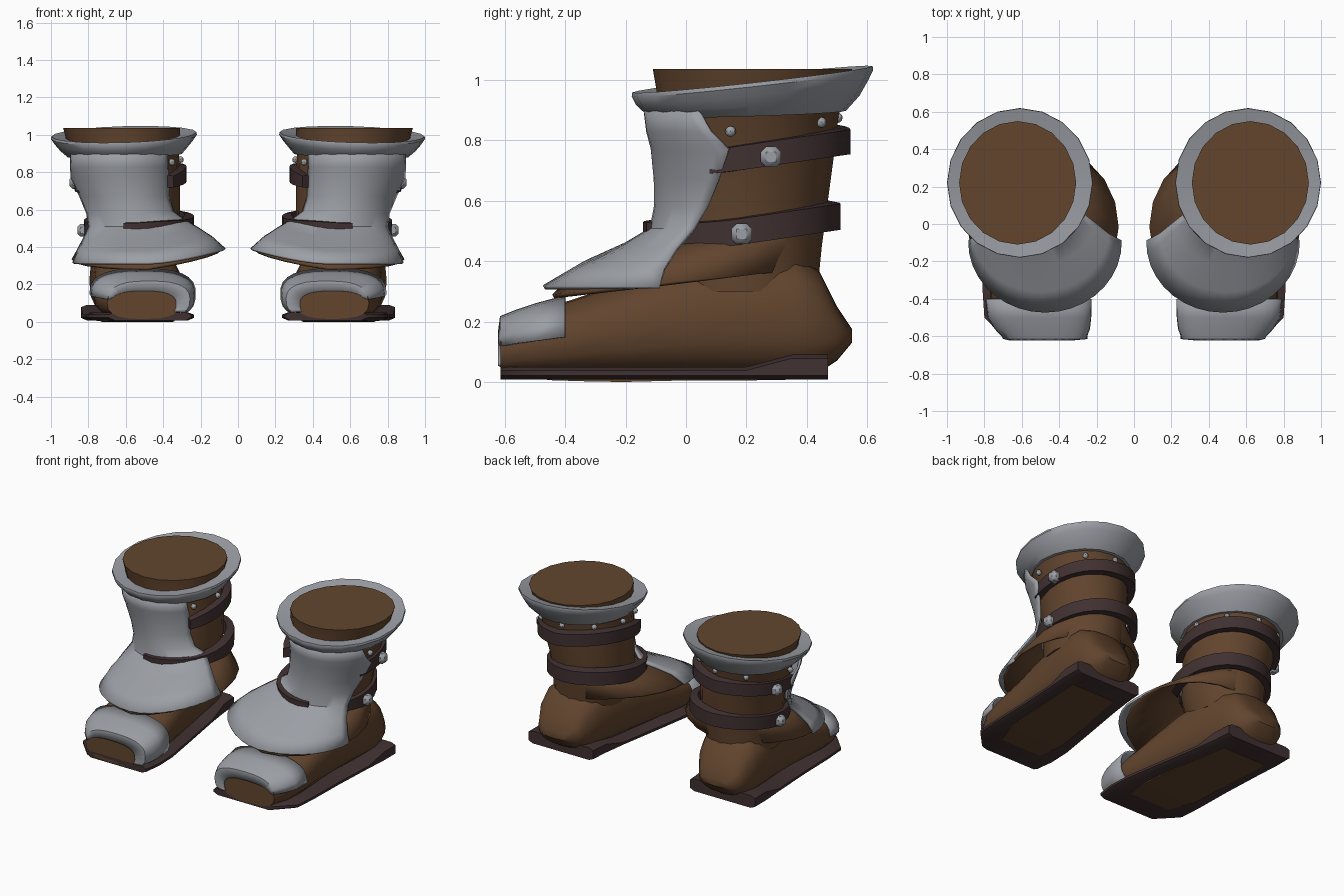
import bpy, bmesh, math
from mathutils import Vector, Matrix

if "Cube" in bpy.data.objects:
    bpy.data.objects.remove(bpy.data.objects["Cube"])


def material(name, rgb):
    m = bpy.data.materials.new(name)
    m.diffuse_color = (*rgb, 1)
    m.use_nodes = True
    m.node_tree.nodes["Principled BSDF"].inputs["Base Color"].default_value = m.diffuse_color
    return m


LEATHER = material("brown leather", (0.122, 0.059, 0.027))
STEEL = material("grey steel", (0.33, 0.345, 0.375))
DARK = material("dark leather", (0.052, 0.03, 0.031))


def finish(name, bm, mat, thick=0, angle=40):
    """Make an object and mirror it to the second boot."""
    bmesh.ops.recalc_face_normals(bm, faces=bm.faces)
    me = bpy.data.meshes.new(name)
    bm.to_mesh(me)
    bm.free()
    ob = bpy.data.objects.new(name, me)
    bpy.context.collection.objects.link(ob)
    me.materials.append(mat)
    bpy.ops.object.select_all(action='DESELECT')
    ob.select_set(True)
    bpy.context.view_layer.objects.active = ob
    bpy.ops.object.shade_smooth_by_angle(angle=math.radians(angle))
    if thick:
        s = ob.modifiers.new("thickness", 'SOLIDIFY')
        s.thickness, s.offset = thick, 0
    ob.modifiers.new("pair", 'MIRROR')
    return ob


def loft(name, rings, mat, closed=True, caps=True, loop=False, **kw):
    """Skin a list of equal-length point rings."""
    bm = bmesh.new()
    vs = [[bm.verts.new(p) for p in r] for r in rings]
    n = len(vs[0])
    for k in range(len(vs) if loop else len(vs) - 1):
        a, b = vs[k], vs[(k + 1) % len(vs)]
        for i in range(n if closed else n - 1):
            j = (i + 1) % n
            bm.faces.new((a[i], a[j], b[j], b[i]))
    if caps and closed and not loop:
        bm.faces.new(vs[0])
        bm.faces.new(vs[-1])
    return finish(name, bm, mat, **kw)


def oval(cx, cy, rx, ry, deg):
    """Point on an oval; 0 degrees is the front, 90 the outer side."""
    a = math.radians(deg)
    return cx + rx * math.sin(a), cy - ry * math.cos(a)


N = 20
TURN = [360 * i / N for i in range(N)]

# Boot shaft with a closed top
shaft = [(0.30, .57, .185, .22, .25), (0.45, .55, .185, .245, .265), (0.60, .56, .195, .25, .275),
         (0.75, .58, .20, .27, .29), (0.88, .60, .205, .285, .30), (0.95, .612, .215, .30, .31),
         (1.037, .622, .22, .313, .33)]
loft("boot_shaft", [[(*oval(*r, a), z) for a in TURN] for z, *r in shaft], LEATHER)


# Foot: rounded sections from toe to heel (y, centre x, half width, bottom z, top z)
def section(y, cx, hw, zb, zt, a0=0, a1=360, n=20, closed=True):
    pts = []
    for i in range(n):
        t = math.radians(a0 + (a1 - a0) * i / (n if closed else n - 1))
        c, s = math.cos(t), math.sin(t)
        x = cx + hw * math.copysign(abs(c) ** 0.75, c)
        z = (zb + zt) / 2 + (zt - zb) / 2 * math.copysign(abs(s) ** 0.75, s)
        pts.append((x, y, z))
    return pts


foot = [(-.615, .505, .195, .015, .185), (-.5, .515, .24, .015, .23), (-.4, .52, .25, .015, .265),
        (-.2, .53, .24, .015, .33), (0, .545, .23, .015, .40), (.2, .565, .22, .015, .44),
        (.36, .585, .21, .02, .42), (.44, .59, .185, .03, .37), (.50, .595, .15, .07, .25),
        (.55, .595, .09, .13, .175)]
loft("foot", [section(*s) for s in foot], LEATHER)

# Steel toe cap with a turned-in front edge, reaching lower on the inner side
cap = [(-.618, .505, .175, .02, .165, 28, 205), (-.612, .475, .215, .02, .215, 0, 216),
       (-.56, .49, .25, .02, .235, 0, 220),
       (-.5, .505, .272, .015, .255, 0, 224), (-.4, .51, .28, .015, .282, 0, 226)]
loft("toe_cap", [section(*s, n=18, closed=False) for s in cap], STEEL, closed=False, thick=0.01)

# Sole with softened rim, thicker at the heel (y, inner x, outer x, top z)
sole = [(-.615, .25, .69, .05), (-.5, .235, .80, .05), (-.35, .24, .81, .05), (-.1, .28, .815, .05),
        (.2, .33, .83, .05), (.35, .35, .84, .09), (.47, .36, .84, .09)]
loft("sole", [[(a, y, .022), (a + .03, y, .008), (b - .03, y, .008), (b, y, .022),
               (b, y, z - .012), (b - .03, y, z), (a + .03, y, z), (a, y, z - .012)]
              for y, a, b, z in sole], DARK, angle=50)

# Leather patch under the sole (y, inner x, outer x, bottom z)
patch = [(-.46, .36, .66, .006), (-.3, .34, .72, .001), (-.2, .35, .73, 0),
         (.0, .38, .74, .005), (.15, .41, .75, .005), (.33, .44, .76, .006)]
loft("sole_patch", [[(a, y, z), (b, y, z), (b, y, .01), (a, y, .01)] for y, a, b, z in patch], LEATHER)


# Leather skirt around the ankle
def skirt_ring(cx, cy, rx, ry, z, lift):
    ring = []
    for a in TURN:
        x, y = oval(cx, cy, rx, ry, a)
        inner = max(0, -math.sin(math.radians(a)))
        ring.append((x, y, z + .11 * (y + .45) + lift * inner))
    return ring


loft("ankle_skirt", [skirt_ring(.55, .17, .245, .275, .42, .03), skirt_ring(.53, .10, .30, .335, .365, .05),
                     skirt_ring(.485, -.015, .40, .425, .282, .06)], LEATHER, caps=False, thick=0.014)

# Flared steel shin guard (z, cx, cy, rx, ry, inner angle, outer angle, inner lift)
guard = [(.91, .62, .19, .305, .325, -52, 62, 0), (.83, .62, .19, .29, .315, -56, 70, 0),
         (.77, .61, .195, .282, .305, -56, 80, 0), (.67, .59, .19, .262, .29, -56, 74, 0),
         (.58, .57, .16, .25, .26, -62, 70, .01), (.505, .55, .11, .265, .225, -80, 68, .04),
         (.44, .525, .03, .31, .25, -86, 76, .06), (.375, .50, -.05, .36, .31, -90, 86, .075),
         (.312, .475, -.10, .405, .37, -92, 92, .075)]
rows = []
for z, cx, cy, rx, ry, a0, a1, lift in guard:
    row = []
    for i in range(19):
        a = a0 + (a1 - a0) * i / 18
        up = lift * max(0, -math.sin(math.radians(a))) ** 1.5
        row.append((*oval(cx, cy, rx, ry, a), z + up))
    rows.append(row)
loft("shin_guard", rows, STEEL, closed=False, thick=0.014)

# Tilted steel collar (cx, cy, rx, ry, height, tilt)
collar = [(.605, .205, .285, .30, .882, .03), (.605, .205, .305, .325, .882, .03),
          (.61, .215, .34, .36, .908, .07), (.61, .22, .37, .385, .935, .11),
          (.61, .22, .39, .40, .965, .11), (.61, .22, .388, .398, .978, .11),
          (.615, .22, .305, .315, .965, .11)]
rings = []
for cx, cy, rx, ry, z, tilt in collar:
    pts = [oval(cx, cy, rx, ry, a) for a in TURN]
    rings.append([(x, y, z + tilt * y - .03 * (x - .61)) for x, y in pts])
loft("collar", rings, STEEL, loop=True)


# Straps around the shaft
def strap(name, oval_args, z0, slope, half, a0, a1, rise, lift):
    cx, cy, rx, ry = oval_args
    rings = []
    for i in range(25):
        a = a0 + (a1 - a0) * i / 24
        front = max(0, math.cos(math.radians(a)))
        inner = max(0, -math.sin(math.radians(a)))
        x, y = oval(cx, cy, rx, ry, a)
        xi, yi = oval(cx, cy, rx - .05, ry - .05, a)
        z = z0 + slope * y + rise * front ** 2 + lift * inner
        h = half * (1 - .6 * front ** 2)
        rings.append([(xi, yi, z - h), (x, y, z - h), (x, y, z + h * .8), (xi, yi, z + h)])
    loft(name, rings, DARK, angle=30)


UPPER = (.575, .205, .30, .34)
LOWER = (.53, .185, .295, .328)
strap("upper_strap", UPPER, .72, .145, .045, -50, -292, 0, .045)
strap("lower_strap", LOWER, .475, .15, .048, 16, -306, .06, .024)


# Steel studs: two large blocks on the outer straps, small domes below the collar
def studs(name, spots, size, block):
    bm = bmesh.new()
    for p in spots:
        m = Matrix.Translation(Vector(p))
        if block:
            bmesh.ops.create_cube(bm, size=size, matrix=m)
        else:
            bmesh.ops.create_uvsphere(bm, u_segments=8, v_segments=6, radius=size, matrix=m)
    if block:
        bmesh.ops.bevel(bm, geom=bm.edges[:], offset=size * .25, segments=1, affect='EDGES')
    finish(name, bm, STEEL)


studs("strap_studs", [(*oval(*UPPER, 103), .745), (*oval(*LOWER, 90), .49)], .068, True)
rivets = [(*oval(.595, .2, .288, .302, a), lift)
          for a, lift in ((80, 0), (145, 0), (185, .01), (225, .02), (265, .03), (303, .035))]
studs("collar_studs", [(x, y, .83 + .1 * (y - .15) + lift) for x, y, lift in rivets], .018, False)
